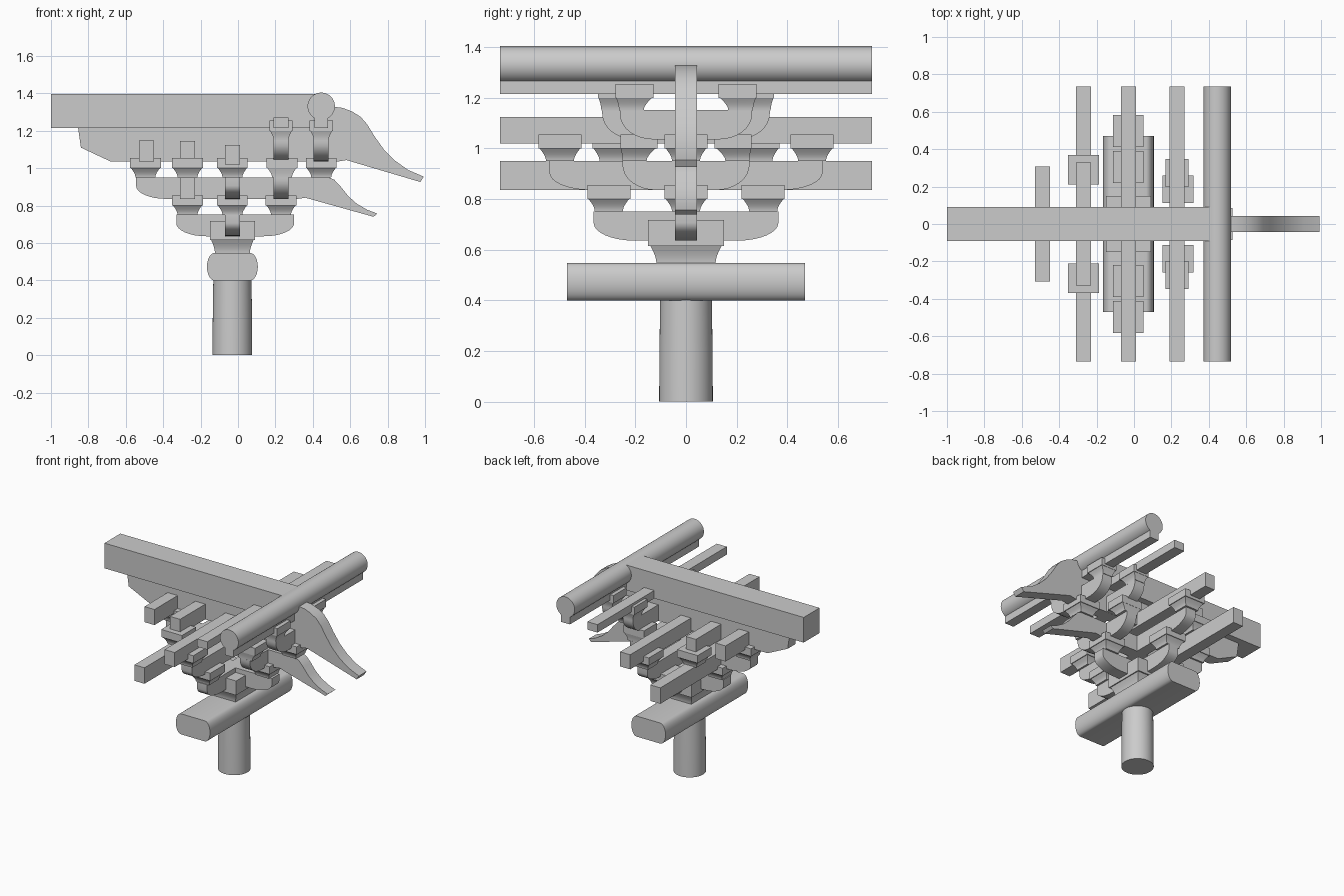
import bpy, bmesh, math

cube = bpy.data.objects.get("Cube")
if cube:
    bpy.data.objects.remove(cube, do_unlink=True)

grey = bpy.data.materials.new("plain grey")
grey.use_nodes = True
COLOUR = (0.6, 0.6, 0.6, 1)
grey.diffuse_color = COLOUR
grey.node_tree.nodes["Principled BSDF"].inputs["Base Color"].default_value = COLOUR

MID = -0.03        # x of the column line
ARM = 0.04         # half thickness of the bracket arms
SLANT = 0.6        # slope of the oblique ends on the outer brackets


def finish(name, bm):
    bmesh.ops.recalc_face_normals(bm, faces=bm.faces)
    mesh = bpy.data.meshes.new(name)
    bm.to_mesh(mesh)
    bm.free()
    mesh.materials.append(grey)
    obj = bpy.data.objects.new(name, mesh)
    bpy.context.collection.objects.link(obj)
    bpy.ops.object.select_all(action="DESELECT")
    obj.select_set(True)
    bpy.context.view_layer.objects.active = obj
    bpy.ops.object.shade_smooth_by_angle(angle=math.radians(35))
    return obj


def loft(name, rings):
    """Skin a stack of closed rings and cap both ends."""
    bm = bmesh.new()
    loops = [[bm.verts.new(p) for p in ring] for ring in rings]
    n = len(loops[0])
    for a, b in zip(loops, loops[1:]):
        for i in range(n):
            j = (i + 1) % n
            bm.faces.new((a[i], a[j], b[j], b[i]))
    bm.faces.new(loops[0])
    bm.faces.new(loops[-1])
    return finish(name, bm)


def slanted(x, y, x0, slant):
    return y - math.copysign(slant * (x - x0), y)


def plate_x(name, profile, half=0.043):
    """Extrude an (x, z) profile across y."""
    return loft(name, [[(x, s * half, z) for x, z in profile] for s in (-1, 1)])


def plate_y(name, profile, x0, half=ARM, slant=0):
    """Extrude a (y, z) profile across x, with optional oblique ends."""
    return loft(name, [[(x, slanted(x, y, x0, slant), z) for y, z in profile]
                       for x in (x0 - half, x0 + half)])


def box(name, x0, x1, y, z0, z1):
    return plate_x(name, [(x0, z0), (x1, z0), (x1, z1), (x0, z1)], y)


def curved_end(end, z, run, rise, side, steps=8):
    """Quarter curve from the flat underside up to the arm end."""
    return [(side * (end - run + run * math.sin(t)), z + rise * (1 - math.cos(t)))
            for t in (i * math.pi / 2 / steps for i in range(steps + 1))]


def bow(end, z, run=0.16, rise=0.07, height=0.115):
    """Bow-shaped arm: curved underside at both ends, flat top."""
    right = curved_end(end, z, run, rise, 1)
    left = curved_end(end, z, run, rise, -1)
    return right + [(end, z + height), (-end, z + height)] + left[::-1]


def block(name, x0, y0, z0, hx=0.082, hy=0.085, base=0.65, waist=0.05, cap=0.055, slant=0):
    """Bearing block: concave flare below a square cap."""
    levels = [(z0 + waist * i / 6, base + (0.94 - base) * (1 - math.cos(i * math.pi / 12)))
              for i in range(7)]
    levels += [(z0 + waist, 1), (z0 + waist + cap, 1)]
    rings = []
    for z, s in levels:
        corners = [(-hx, -hy), (hx, -hy), (hx, hy), (-hx, hy)]
        rings.append([(x0 + s * a,
                       y0 + s * b - (math.copysign(slant * s * a, y0) if slant else 0), z)
                      for a, b in corners])
    return loft(name, rings)


def cylinder_y(name, x0, z0, radius, half, n=48):
    ring = [(x0 + radius * math.cos(i * math.tau / n), z0 + radius * math.sin(i * math.tau / n))
            for i in range(n)]
    return plate_x(name, ring, half)


# Column, slightly tapered
loft("column", [[(MID + r * math.cos(i * math.tau / 48), r * math.sin(i * math.tau / 48), z)
                 for i in range(48)] for z, r in ((0, 0.106), (0.2, 0.105), (0.402, 0.102))])

# Tie plate with bulging long sides
bulge = [(0.095 + 0.041 * math.cos(t), 0.473 + 0.074 * math.sin(t))
         for t in (-math.pi / 2 + math.pi * i / 12 for i in range(13))]
plate_x("tie_plate", [(MID + a, z) for a, z in bulge] + [(MID - a, z) for a, z in bulge[::-1]], 0.47)

# Large base block
block("base_block", MID, 0, 0.545, 0.12, 0.15, 0.78, 0.07, 0.103)

# First tier: crossing bow arms
plate_x("first_tier_long_arm", [(x - 0.015, z) for x, z in bow(0.315, 0.636)])
plate_y("first_tier_cross_arm", bow(0.365, 0.636), MID)
for x in (-0.27, 0.23):
    block("first_tier_end_block", x, 0, 0.75)
for side in (-1, 1):
    block("first_tier_side_block", MID, side * 0.305, 0.75)

# Second tier: beaked arm with a bow-shaped tail
tail = [(x, z) for x, z in curved_end(0.545, 0.836, 0.16, 0.07, -1)]
beak = [(0.36, 0.842), (0.725, 0.74), (0.745, 0.757), (0.69, 0.778), (0.635, 0.81),
        (0.59, 0.85), (0.55, 0.9), (0.515, 0.938), (0.485, 0.951)]
plate_x("second_tier_beak_arm", tail[::-1] + [(0.32, 0.836)] + beak + [(-0.545, 0.951)])
plate_y("second_tier_cross_arm", bow(0.54, 0.836), MID)
plate_y("second_tier_outer_arm", bow(0.275, 0.836, 0.13, 0.1), 0.23, slant=SLANT)
box("second_tier_rear_beam", -0.31, -0.23, 0.735, 0.836, 0.951)
for x in (-0.495, 0.445):
    block("second_tier_end_block", x, 0, 0.95)
for side in (-1, 1):
    block("second_tier_side_block", MID, side * 0.498, 0.95)
    block("second_tier_rear_block", -0.27, side * 0.29, 0.95, hy=0.08)
    block("second_tier_outer_block", 0.235, side * 0.235, 0.95, hy=0.073, slant=SLANT)

# Third tier: deep beaked beam
head = [(-0.855, 1.216), (-0.84, 1.11), (-0.68, 1.035), (0.53, 1.035), (0.58, 1.043),
        (0.975, 0.926), (0.993, 0.955), (0.91, 0.99), (0.84, 1.04), (0.78, 1.1),
        (0.73, 1.17), (0.69, 1.235), (0.655, 1.275), (0.61, 1.303), (0.56, 1.322),
        (0.5, 1.33), (0.4, 1.33), (0.4, 1.216)]
plate_x("third_tier_beak_beam", head)
box("third_tier_middle_beam", MID - ARM, MID + ARM, 0.735, 1.02, 1.125)
box("third_tier_rear_arm", -0.31, -0.23, 0.33, 1.036, 1.145)
box("third_tier_tail_arm", -0.53, -0.45, 0.307, 1.036, 1.148)
for x, end, seat in ((0.23, 0.355, 0.31), (0.445, 0.285, 0.24)):
    plate_y("third_tier_outer_arm", bow(end, 1.036, 0.13, 0.1), x, slant=SLANT)
    for side in (-1, 1):
        block("third_tier_outer_block", x, side * seat, 1.15, 0.062, 0.075, slant=SLANT)

# Roof members: main beam, purlin and the strips below
box("main_beam", -1, 0.42, 0.09, 1.215, 1.396)
cylinder_y("eave_purlin", 0.445, 1.331, 0.073, 0.735)
box("purlin_strip", 0.41, 0.48, 0.735, 1.215, 1.28)
box("outer_strip", 0.19, 0.27, 0.735, 1.215, 1.272)
